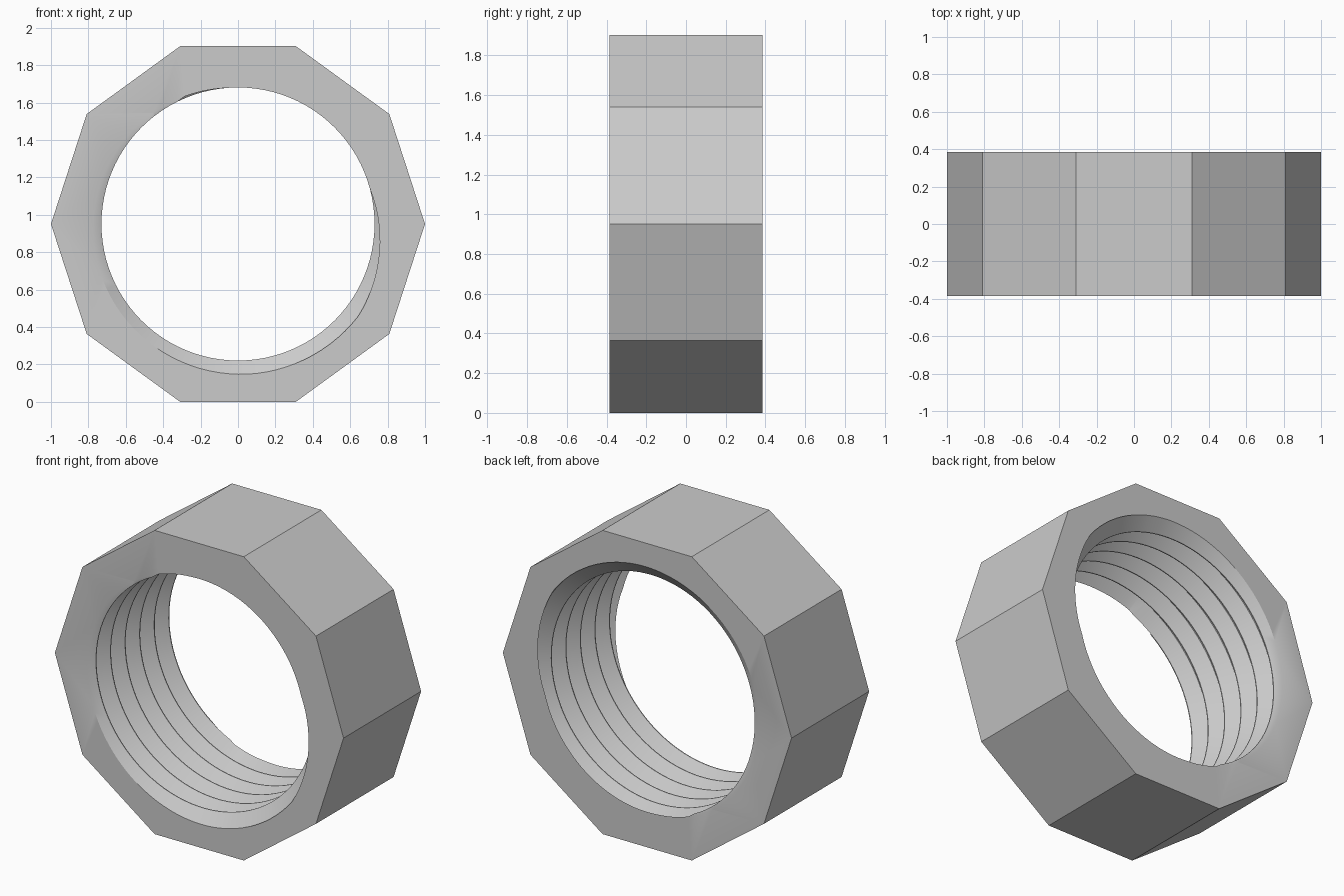
import bpy
import bmesh
from math import sin, cos, pi, atan2, degrees, hypot
from mathutils import Vector

cube = bpy.data.objects.get("Cube")
if cube:
    bpy.data.objects.remove(cube)

HALF = 0.384            # half the depth of the nut
SIDES = 10
CENTRE_Z = sin(2 * pi * 3 / SIDES)
CREST, ROOT = 0.73, 0.81
LEAD = 1 / 6            # groove enters each end this part of a turn off the x axis
PITCH = 2 * HALF / (5 + 2 * LEAD)
STEPS = 96              # segments per turn
TURNS = 10

# Thread profile: (part of a pitch, radius)
PROFILE = [(-0.05, ROOT), (0.05, ROOT), (0.48, CREST), (0.52, CREST)]

# Run-out of the thread at each mouth: (degrees round, radius)
MOUTH = [(-15, CREST), (37, ROOT), (85, 0.805), (180, 0.775), (265, CREST), (345, CREST)]


def point(angle, radius, y):
    return Vector((radius * cos(angle), y, CENTRE_Z + radius * sin(angle)))


def mouth_radius(turn):
    turn = (turn + 15) % 360 - 15
    for (a, ra), (b, rb) in zip(MOUTH, MOUTH[1:]):
        if a <= turn <= b:
            return ra + (rb - ra) * (turn - a) / (b - a)
    return CREST


bm = bmesh.new()

# Internal thread: one helical strip, each turn joined to the next
strip = []
for i in range(STEPS * TURNS + 1):
    y = -HALF + PITCH * (i / STEPS + LEAD - 2)
    strip.append([bm.verts.new(point(2 * pi * i / STEPS, r, y + PITCH * t))
                  for t, r in PROFILE])
for i in range(STEPS * (TURNS - 1)):
    here = strip[i] + [strip[i + STEPS][0]]
    after = strip[i + 1] + [strip[i + 1 + STEPS][0]]
    for j in range(len(PROFILE)):
        bm.faces.new((here[j], here[j + 1], after[j + 1], after[j]))

# Trim the thread to the two end planes
for side in (-1, 1):
    bmesh.ops.bisect_plane(bm, geom=bm.verts[:] + bm.edges[:] + bm.faces[:], dist=1e-6,
                           plane_co=(0, side * HALF, 0), plane_no=(0, side, 0),
                           clear_outer=True)
bmesh.ops.delete(bm, geom=[v for v in bm.verts if not v.link_faces], context='VERTS')

# Shape both mouths and close the end faces out to the ten-sided rim
rims = []
for side in (-1, 1):
    loop = [e for e in bm.edges if e.is_boundary
            and all(abs(v.co.y - side * HALF) < 1e-4 for v in e.verts)]
    for v in {v for e in loop for v in e.verts}:
        angle = atan2(v.co.z - CENTRE_Z, v.co.x)
        v.co = point(angle, mouth_radius(side * degrees(angle)), side * HALF)
    rim = [bm.verts.new(point(2 * pi * k / SIDES, 1, side * HALF)) for k in range(SIDES)]
    edges = [bm.edges.new((rim[k], rim[(k + 1) % SIDES])) for k in range(SIDES)]
    bmesh.ops.triangle_fill(bm, edges=loop + edges, use_beauty=True,
                            normal=(0, side, 0))
    rims.append(rim)

# Flat outer sides
front, back = rims
for k in range(SIDES):
    n = (k + 1) % SIDES
    bm.faces.new((front[k], front[n], back[n], back[k]))
bmesh.ops.recalc_face_normals(bm, faces=bm.faces[:])

mesh = bpy.data.meshes.new("threaded_nut")
bm.to_mesh(mesh)
bm.free()
nut = bpy.data.objects.new("threaded_nut", mesh)
bpy.context.collection.objects.link(nut)

# Plain grey metal
grey = bpy.data.materials.new("plain_grey")
grey.use_nodes = True
colour = (0.6, 0.6, 0.6, 1)
grey.diffuse_color = colour
grey.node_tree.nodes["Principled BSDF"].inputs["Base Color"].default_value = colour
mesh.materials.append(grey)

bpy.ops.object.select_all(action='DESELECT')
nut.select_set(True)
bpy.context.view_layer.objects.active = nut
bpy.ops.object.shade_smooth_by_angle(angle=pi / 6)
